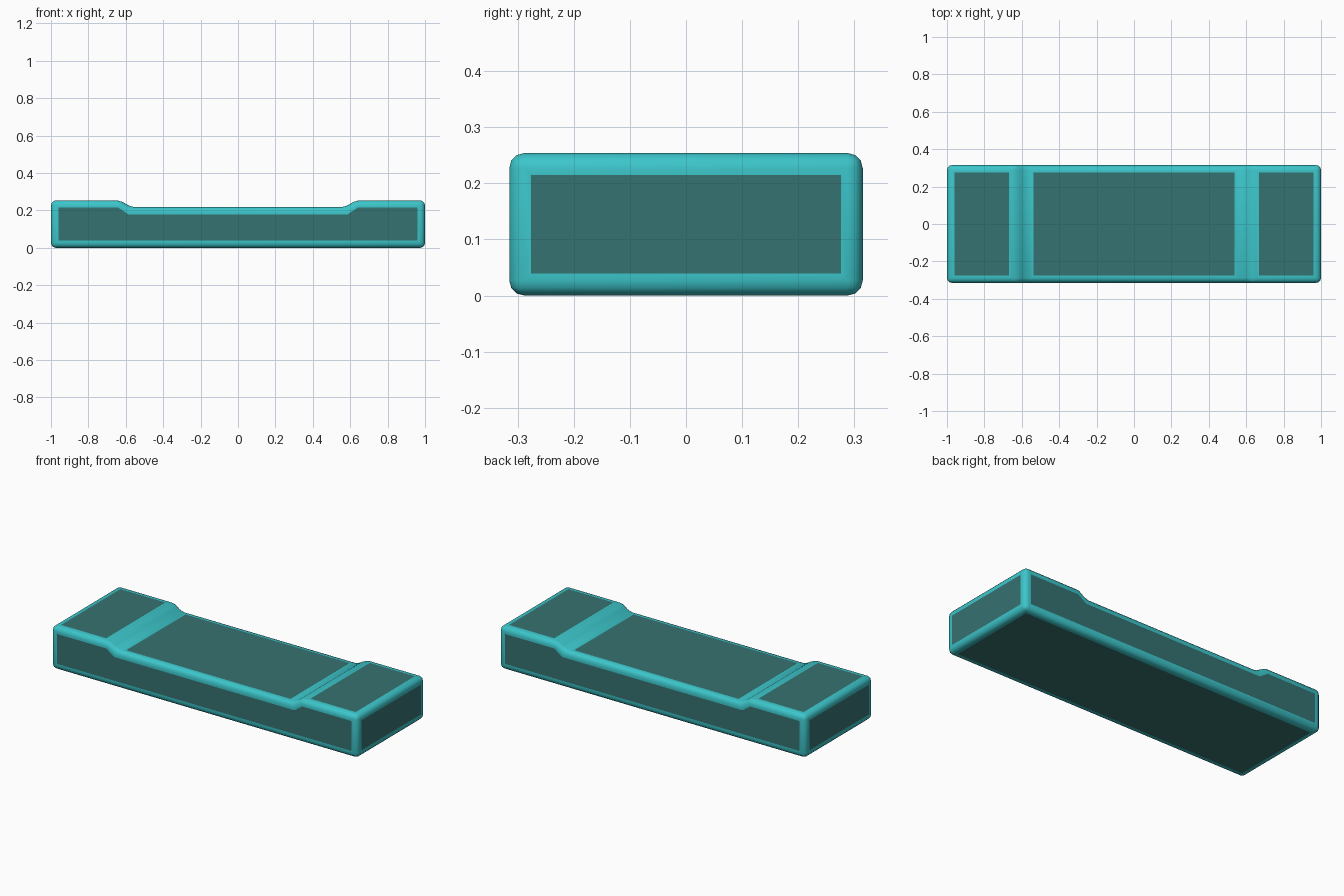
import bpy, bmesh, math

if "Cube" in bpy.data.objects:
    bpy.data.objects.remove(bpy.data.objects["Cube"])

def material(name, rgb):
    m = bpy.data.materials.new(name)
    m.diffuse_color = (*rgb, 1)
    m.use_nodes = True
    m.node_tree.nodes["Principled BSDF"].inputs["Base Color"].default_value = m.diffuse_color
    return m

rim = material("bright teal edge", (0.045, 0.56, 0.59))
panel = material("muted teal panel", (0.036, 0.168, 0.165))

# Side profile: flat slab with a raised pad at each end
half = [(1.0, 0.0), (1.0, 0.254), (0.628, 0.254), (0.575, 0.218)]
profile = half + [(-x, z) for x, z in reversed(half)]
DEPTH = 0.315

bm = bmesh.new()
face = bm.faces.new([bm.verts.new((x, -DEPTH, z)) for x, z in profile])
ext = bmesh.ops.extrude_face_region(bm, geom=[face])
moved = [v for v in ext["geom"] if isinstance(v, bmesh.types.BMVert)]
bmesh.ops.translate(bm, verts=moved, vec=(0, 2 * DEPTH, 0))
bmesh.ops.recalc_face_normals(bm, faces=bm.faces[:])

# Rounded edges all around
bmesh.ops.bevel(bm, geom=bm.edges[:], offset=0.027, segments=3,
                profile=0.5, affect='EDGES', clamp_overlap=True)

# Muted panels inset into every large flat face, bright rim elsewhere
big = [f for f in bm.faces if f.calc_area() > 0.05]
for f in bm.faces:
    f.material_index = 0
bmesh.ops.inset_region(bm, faces=big, thickness=0.012, use_even_offset=True)
for f in big:
    f.material_index = 1

bmesh.ops.recalc_face_normals(bm, faces=bm.faces[:])
mesh = bpy.data.meshes.new("slab")
bm.to_mesh(mesh)
bm.free()
mesh.materials.append(rim)
mesh.materials.append(panel)
slab = bpy.data.objects.new("slab_with_raised_ends", mesh)
bpy.context.collection.objects.link(slab)
bpy.context.view_layer.objects.active = slab
slab.select_set(True)
bpy.ops.object.shade_smooth_by_angle(angle=math.radians(40))
